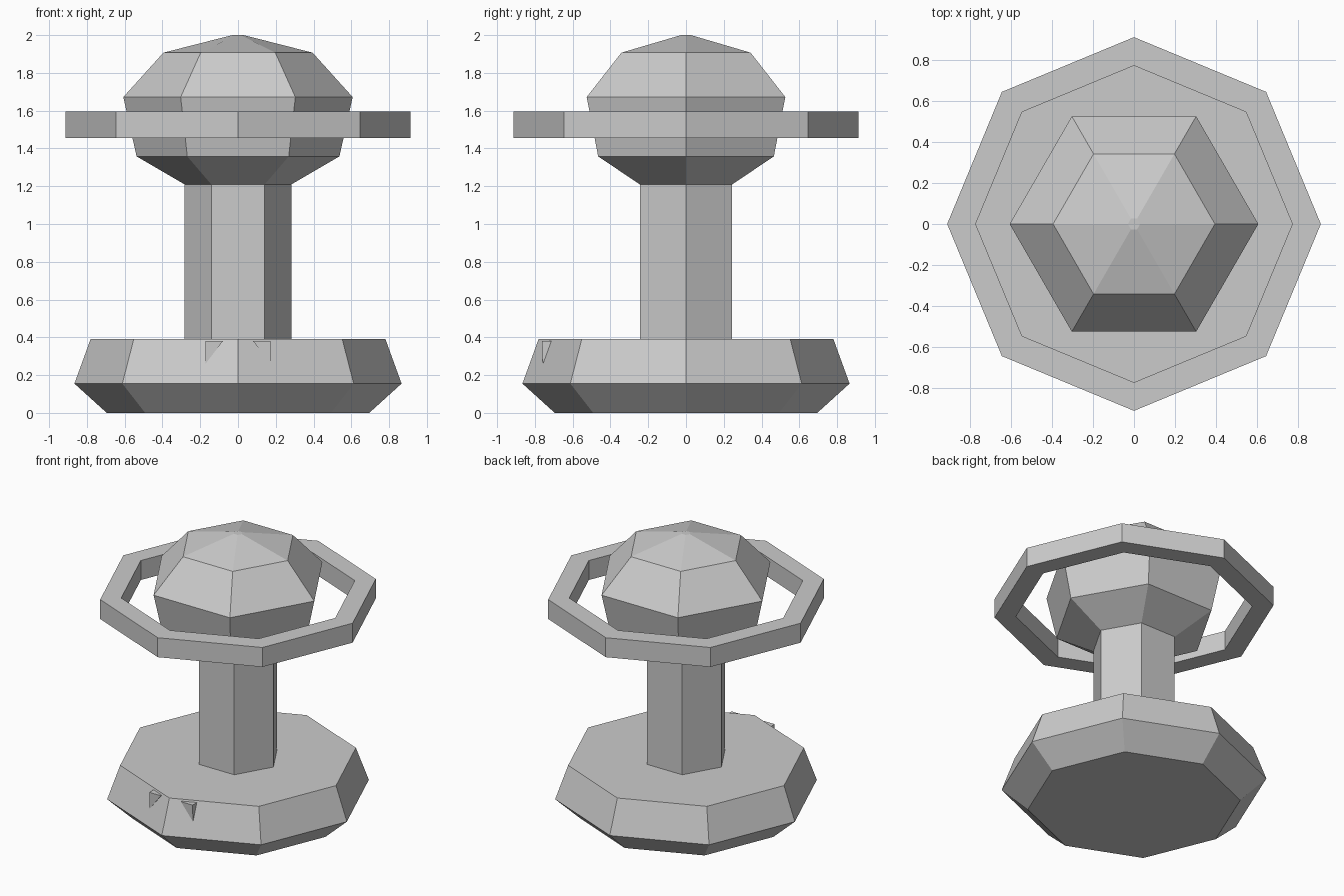
import bpy, bmesh
from math import cos, sin, tau

if "Cube" in bpy.data.objects:
    bpy.data.objects.remove(bpy.data.objects["Cube"])


def add_object(name, bm):
    bmesh.ops.recalc_face_normals(bm, faces=bm.faces)
    mesh = bpy.data.meshes.new(name)
    bm.to_mesh(mesh)
    bm.free()
    obj = bpy.data.objects.new(name, mesh)
    bpy.context.collection.objects.link(obj)
    return obj


def lathe(name, sides, profile, closed=False):
    """Turn (radius, z) points into a faceted solid; closed makes a ring."""
    bm = bmesh.new()
    loops = [[bm.verts.new((r * cos(tau * i / sides), r * sin(tau * i / sides), z))
              for i in range(sides)] for r, z in profile]
    pairs = list(zip(loops, loops[1:]))
    if closed:
        pairs.append((loops[-1], loops[0]))
    else:
        bm.faces.new(loops[0])
        bm.faces.new(loops[-1])
    for a, b in pairs:
        for i in range(sides):
            j = (i + 1) % sides
            bm.faces.new((a[i], a[j], b[j], b[i]))
    return add_object(name, bm)


# Eight-sided foot
lathe("base", 8, [(0.695, 0), (0.866, 0.155), (0.78, 0.392)])

# Six-sided stem
lathe("column", 6, [(0.282, 0.38), (0.282, 1.22)])

# Six-sided domed head
lathe("head", 6, [(0.28, 1.208), (0.537, 1.358), (0.607, 1.672),
                  (0.395, 1.907), (0.03, 2.0)])

# Floating eight-sided ring
lathe("ring", 8, [(0.912, 1.455), (0.912, 1.595), (0.773, 1.595), (0.773, 1.455)],
      closed=True)

# Small pointed teeth on the front of the base
bm = bmesh.new()
top = [bm.verts.new((x, y, 0.38)) for x, y in
       ((0.08, -0.762), (0.172, -0.762), (0.172, -0.69), (0.08, -0.69))]
tip = bm.verts.new((0.172, -0.758, 0.26))
bm.faces.new(top)
for i in range(4):
    bm.faces.new((top[i], top[(i + 1) % 4], tip))
teeth = add_object("front_teeth", bm)
teeth.modifiers.new("mirror", 'MIRROR')
